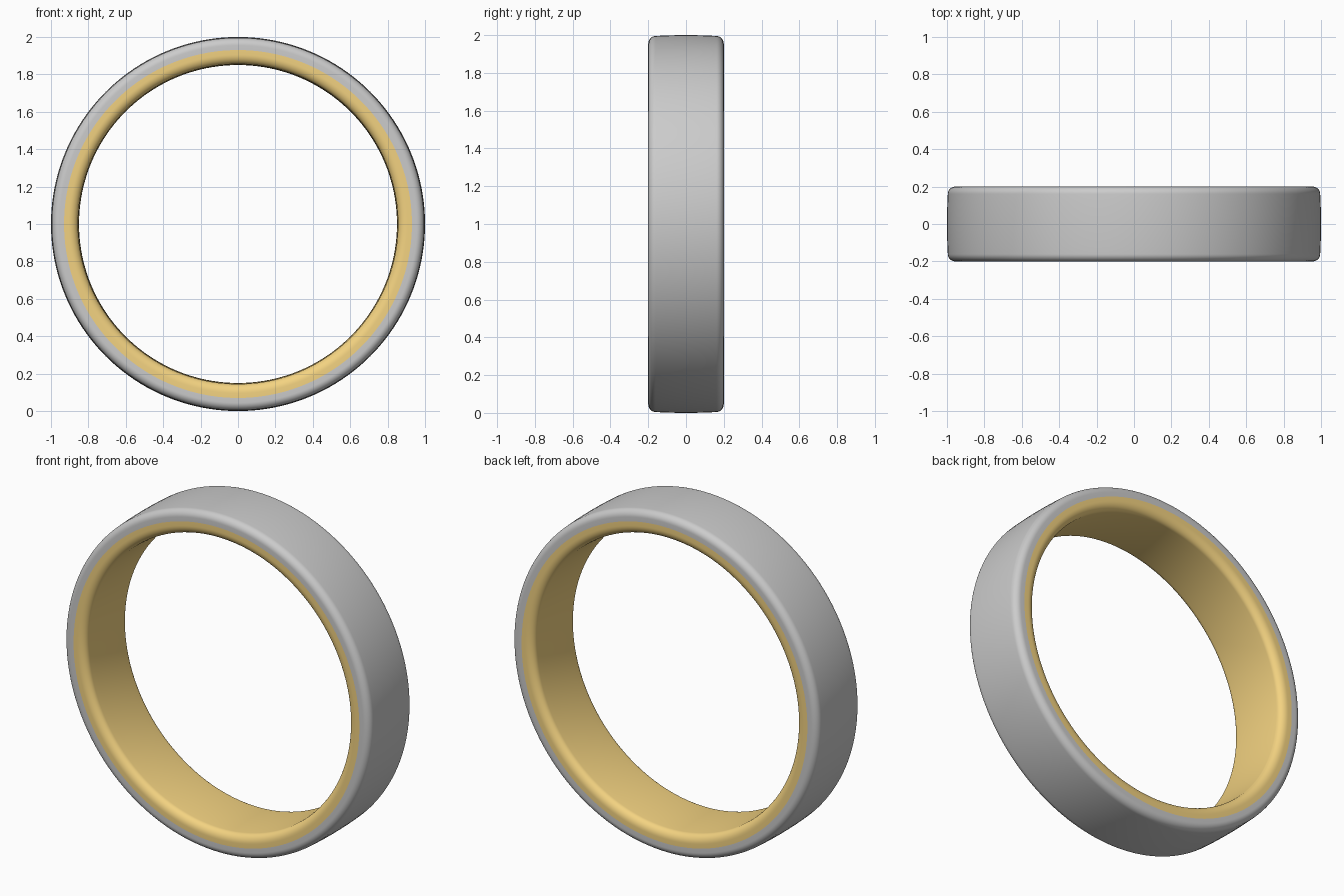
import bpy, bmesh, math

if "Cube" in bpy.data.objects:
    bpy.data.objects.remove(bpy.data.objects["Cube"])

SEGMENTS = 160
SEAM = 0.93      # radius where the two metals meet
HALF = 0.2       # half width of the band


def half_profile(edge_r, rim_r):
    """Rounded cross-section from the front seam, round the rim, to the back seam."""
    dr, n = rim_r - edge_r, 10
    pts = [(SEAM, HALF)]
    for i in range(n + 1):
        a = math.pi / 2 * i / n
        # tight corner that eases into a slightly bowed face
        pts.append((edge_r + dr * 0.9 * math.sin(a), HALF - 0.04 * (1 - math.cos(a))))
    for t in (0.25, 0.5, 0.75, 1.0):
        pts.append((edge_r + dr * (0.9 + 0.1 * (1 - (1 - t) ** 2)), (HALF - 0.04) * (1 - t)))
    front = [(r, -y) for r, y in pts]
    return front + pts[-2::-1]


def revolve(name, profile, flip):
    bm = bmesh.new()
    rings = []
    for k in range(SEGMENTS):
        a = 2 * math.pi * k / SEGMENTS
        rings.append([bm.verts.new((r * math.cos(a), y, 1 + r * math.sin(a))) for r, y in profile])
    for k in range(SEGMENTS):
        p, q = rings[k], rings[(k + 1) % SEGMENTS]
        for i in range(len(profile) - 1):
            f = [p[i], p[i + 1], q[i + 1], q[i]]
            bm.faces.new(f[::-1] if flip else f).smooth = True
    mesh = bpy.data.meshes.new(name)
    bm.to_mesh(mesh)
    bm.free()
    ob = bpy.data.objects.new(name, mesh)
    bpy.context.collection.objects.link(ob)
    return ob


# Grey outer band
outer_band = revolve("outer_band", half_profile(0.955, 1.0), True)

# Gold inner lining, meeting the band at the seam
inner_lining = revolve("inner_lining", half_profile(0.905, 0.85), False)
gold = bpy.data.materials.new("gold")
gold.diffuse_color = (0.9, 0.65, 0.22, 1)
gold.use_nodes = True
gold.node_tree.nodes["Principled BSDF"].inputs["Base Color"].default_value = gold.diffuse_color
inner_lining.data.materials.append(gold)
